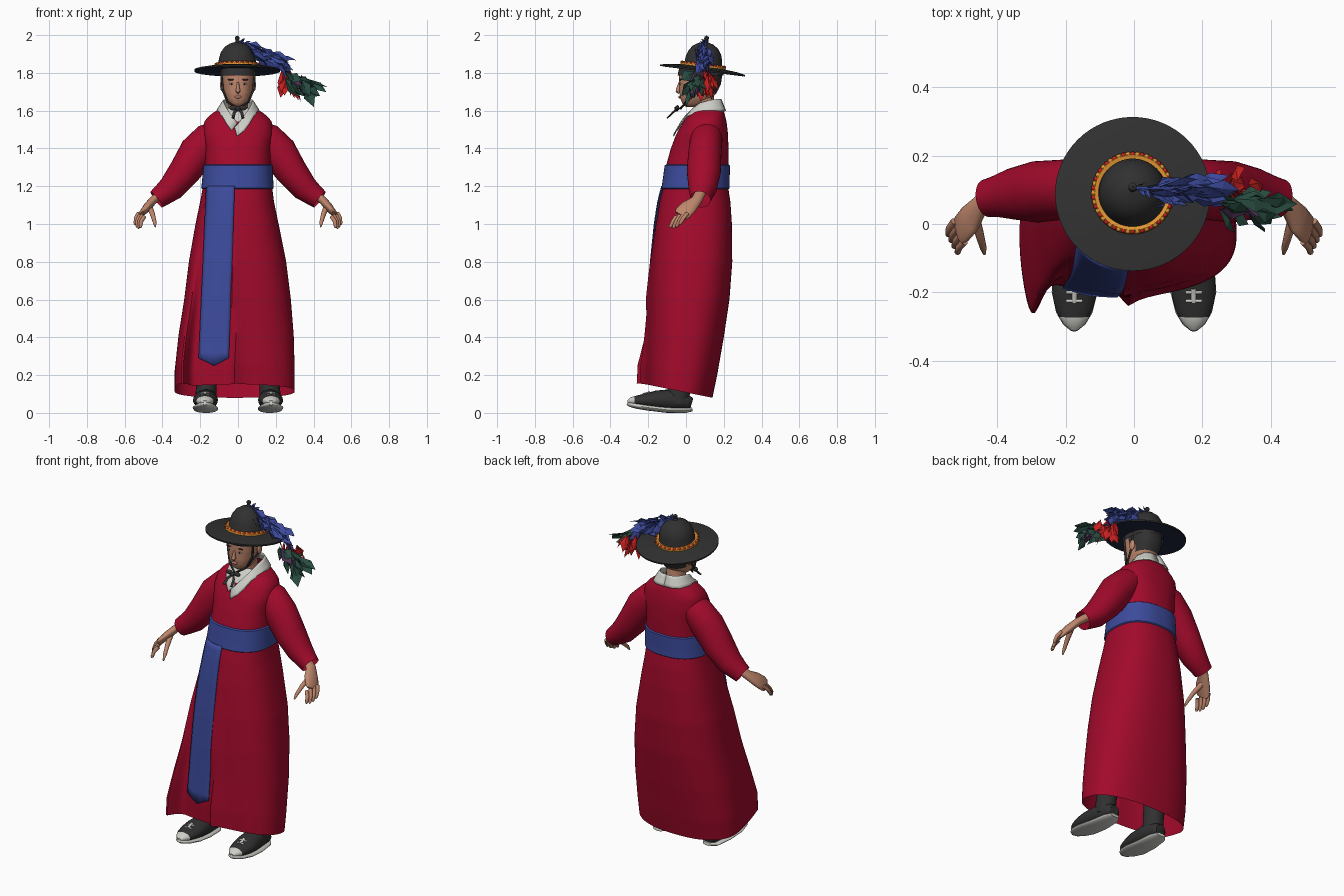
import bpy, bmesh, math, random
from mathutils import Vector, Matrix

if "Cube" in bpy.data.objects:
    bpy.data.objects.remove(bpy.data.objects["Cube"])

random.seed(4)
COL = {"crimson": (.36, .003, .024), "blue": (.045, .07, .33), "black": (.03, .03, .03),
       "white": (.62, .62, .58), "skin": (.52, .24, .15), "navy": (.015, .022, .05),
       "scarlet": (.6, .015, .015), "green": (.022, .075, .055), "gold": (.75, .3, .03),
       "purple": (.09, .035, .1)}
MAT = {}
for k, c in COL.items():
    MAT[k] = bpy.data.materials.new(k)
    MAT[k].diffuse_color = (*c, 1)


def finish(name, bm, mats, rule=None, angle=45, thick=0):
    """Turn a bmesh into an object; rule(face centre) picks the material slot."""
    bmesh.ops.recalc_face_normals(bm, faces=bm.faces[:])
    for f in bm.faces:
        f.smooth = True
        if rule:
            f.material_index = rule(f.calc_center_median())
    me = bpy.data.meshes.new(name)
    bm.to_mesh(me)
    bm.free()
    me.set_sharp_from_angle(angle=math.radians(angle))
    for m in mats.split():
        me.materials.append(MAT[m])
    ob = bpy.data.objects.new(name, me)
    bpy.context.collection.objects.link(ob)
    if thick:
        mod = ob.modifiers.new("thickness", 'SOLIDIFY')
        mod.thickness = thick
        mod.offset = 0
    return ob


def grid(name, rows, mats, closed=True, caps=False, **kw):
    bm = bmesh.new()
    vs = [[bm.verts.new(p) for p in r] for r in rows]
    n = len(vs[0])
    for a, b in zip(vs, vs[1:]):
        for i in range(n if closed else n - 1):
            j = (i + 1) % n
            bm.faces.new((a[i], a[j], b[j], b[i]))
    if caps:
        bm.faces.new(vs[0])
        bm.faces.new(vs[-1])
    return finish(name, bm, mats, **kw)


def tube(name, st, mats, ref=(0, 1, 0), n=20, caps=True, **kw):
    """Oval tube through stations (point, r1, r2); r2 lies along ref."""
    P = [Vector(s[0]) for s in st]
    rows = []
    for i, s in enumerate(st):
        d = (P[min(i + 1, len(P) - 1)] - P[max(i - 1, 0)]).normalized()
        a = d.cross(Vector(ref)).normalized()
        b = d.cross(a)
        rows.append([P[i] + a * s[1] * math.cos(t) + b * s[2] * math.sin(t)
                     for t in (2 * math.pi * k / n for k in range(n))])
    return grid(name, rows, mats, caps=caps, **kw)


def ball(name, c, r, mat):
    bm = bmesh.new()
    bmesh.ops.create_uvsphere(bm, u_segments=16, v_segments=10, radius=1,
                              matrix=Matrix.Translation(c) @ Matrix.Diagonal((*r, 1)))
    return finish(name, bm, mat)


# Body sections: z, left x, right x, front y, back y
ROBE = [(.08, -.335, .30, -.205, .14), (.2, -.335, .30, -.205, .165), (.4, -.315, .295, -.195, .2),
        (.6, -.285, .28, -.19, .23), (.8, -.26, .255, -.178, .245), (1.0, -.225, .215, -.158, .243),
        (1.12, -.2, .19, -.14, .235), (1.2, -.185, .18, -.12, .222), (1.31, -.175, .175, -.105, .225),
        (1.4, -.175, .175, -.08, .225), (1.48, -.188, .188, -.05, .222), (1.54, -.18, .18, -.015, .215),
        (1.58, -.148, .148, .012, .205), (1.605, -.105, .105, .038, .198), (1.615, -.085, .085, .048, .192)]
HEAD = [(1.62, -.025, .025, 0, .07), (1.635, -.045, .045, -.018, .1), (1.66, -.062, .062, -.028, .13),
        (1.69, -.073, .073, -.034, .16), (1.74, -.082, .082, -.036, .185),
        (1.79, -.087, .087, -.036, .192), (1.83, -.085, .085, -.03, .19), (1.86, -.07, .07, 0, .17)]
N = 2.4


def section(tab, z):
    for a, b in zip(tab, tab[1:]):
        if z <= b[0] or b is tab[-1]:
            t = min(1, max(0, (z - a[0]) / (b[0] - a[0])))
            return [p + (q - p) * t for p, q in zip(a, b)][1:]


def fold(x, u, z):
    """Pleats in the front of the skirt."""
    t = min(1, max(0, (1.05 - z) / .85))
    d = x + .03
    step = math.exp(-d / .05) if d > 0 else math.exp(-(d / .008) ** 2)
    return t * (-.25 * math.exp(-((u + .92) / .13) ** 2) - .045 * step)


def front_y(tab, x, z):
    xl, xr, yf, yb = section(tab, z)
    u = (x - (xl + xr) / 2) / ((xr - xl) / 2)
    f = max(0, 1 - abs(u) ** N) ** (1 / N)
    return (yf + yb) / 2 - (yb - yf) / 2 * f + (fold(x, u, z) * f if tab is ROBE else 0)


def ring(tab, z, grow=0, n=96):
    xl, xr, yf, yb = section(tab, z)
    out = []
    for k in range(n):
        t = 2 * math.pi * k / n
        u = math.copysign(abs(math.cos(t)) ** (2 / N), math.cos(t))
        f = math.copysign(abs(math.sin(t)) ** (2 / N), math.sin(t))
        x = (xl + xr) / 2 + u * ((xr - xl) / 2 + grow)
        y = (yf + yb) / 2 - f * ((yb - yf) / 2 + grow)
        zz = z
        if tab is ROBE:
            if f > 0:
                y += fold(x, u, z) * f
            # the hem rises towards the front
            zz += max(0, 1 - (z - .08) / .5) * .075 * min(1, max(0, (.14 - y) / .37))
        out.append(Vector((x, y, zz)))
    return out


# Robe with pale inner neckline
grid("robe", [ring(ROBE, .08 + 1.535 * i / 64) for i in range(65)], "crimson white",
     rule=lambda c: int(c.z > 1.53 and c.y < .13 and abs(c.x) < (c.z - 1.52) * .8))
# Waist sash and hanging tail
grid("waist_sash", [ring(ROBE, 1.185, .001)] + [ring(ROBE, 1.19 + .03 * i, .008) for i in range(5)]
     + [ring(ROBE, 1.315, .001)], "blue")
rows = []
for i in range(31):
    s = i / 30
    row = []
    for k in range(9):
        x = -.167 - .041 * s + k / 8 * (.15 + .01 * s)
        z = 1.2 - .91 * s - (.04 * (1 - abs(k - 4) / 4) if i == 30 else 0)
        row.append((x, front_y(ROBE, min(x, -.055), z) - .012, z))
    rows.append(row)
grid("sash_tail", rows, "blue", closed=False, thick=.006)

# Collar band: inner and outer edges from nape to the V at the chest
COLLAR = [((0, .185, 1.66), (0, .21, 1.598)), ((.035, .181, 1.66), (.055, .206, 1.598)),
          ((.062, .165, 1.66), (.09, .185, 1.598)), ((.077, .125, 1.655), (.112, .13, 1.6)),
          ((.074, .075, 1.64), (.108, .075, 1.592)), ((.058, .036, 1.61), (.085, None, 1.572)),
          ((.03, None, 1.57), (.06, None, 1.53)), ((.004, None, 1.535), (.034, None, 1.495)),
          ((-.018, None, 1.51), (-.005, None, 1.465))]
for s, nm, lift in ((1, "left", .011), (-1, "right", .007)):
    rows = []
    for a, b in COLLAR if s > 0 else COLLAR[:-1]:
        row = []
        for k in range(5):
            x, z = a[0] + (b[0] - a[0]) * k / 4, a[2] + (b[2] - a[2]) * k / 4
            y = (front_y(ROBE, x, z) - lift if None in (a[1], b[1]) and k
                 else (front_y(ROBE, x, z) - lift if a[1] is None else a[1] + ((b[1] or a[1]) - a[1]) * k / 4))
            row.append((s * x, y, z))
        rows.append(row)
    grid(nm + "_collar", rows, "white", closed=False, thick=.006)

# Head, hair, neck and face
grid("head", [ring(HEAD, 1.62 + .24 * i / 30, n=48) for i in range(31)], "skin black", caps=True,
     rule=lambda c: int(c.z > 1.795 or (c.y > .1 and c.z > 1.69) or (c.y > .05 and c.z > 1.755)))
tube("neck", [((0, .11, 1.52), .058, .055), ((0, .1, 1.6), .052, .055), ((0, .085, 1.7), .055, .06)], "skin")
grid("headband", [ring(HEAD, z, .008, 48) for z in (1.785, 1.8, 1.835)], "black")
tube("nose", [((0, -.032, 1.75), .005, .007), ((0, -.04, 1.72), .009, .011),
              ((0, -.041, 1.703), .013, .014), ((0, -.034, 1.695), .006, .01)], "skin")
ball("mouth", (0, -.033, 1.672), (.02, .007, .007), "skin")
for s in (1, -1):
    y = front_y(HEAD, .034, 1.745)
    ball("eye", (s * .034, y, 1.742), (.014, .004, .005), "white")
    ball("pupil", (s * .034, y - .003, 1.742), (.006, .003, .005), "black")
    ball("eyebrow", (s * .036, y, 1.764), (.021, .005, .004), "black")
    ball("ear", (s * .085, .085, 1.735), (.01, .02, .032), "skin")
    # Chin straps
    for y0 in (.02, .1):
        tube("chin_strap", [((s * .09, y0, 1.81), .006, .006), ((s * .081, y0 * .6 + .01, 1.71), .006, .006),
                            ((s * .055, .0, 1.645), .006, .006), ((0, -.03, 1.61), .006, .006)], "black", n=8)
    ball("bow_loop", (s * .025, -.045, 1.615), (.022, .01, .014), "black")
    tube("bow_tail", [((0, -.045, 1.61), .006, .006), ((s * .02, -.07, 1.59), .008, .005),
                      ((s * .026, -.1, 1.56), .008, .004)], "black", n=8)
ball("bow_knot", (0, -.05, 1.61), (.013, .012, .014), "black")

# Hat turned on its tilted axis
TILT = Matrix.Translation((-.004, .088, 1.817)) @ Matrix.Rotation(math.radians(-7), 4, 'X')


def turned(name, prof, mat):
    return grid(name, [[TILT @ Vector((r * math.cos(t), r * math.sin(t), z))
                        for t in (2 * math.pi * k / 64 for k in range(64))] for r, z in prof], mat)


turned("hat", [(.226, -.008), (.227, 0), (.18, .009), (.13, .013), (.105, .018), (.1, .03), (.097, .06),
               (.087, .092), (.068, .12), (.04, .138), (.012, .147), (.008, .158), (.012, .164),
               (.012, .174), (.001, .182)], "black")
turned("brim_underside", [(.226, -.009), (.16, -.006), (.09, -.004), (.001, -.004)], "navy")
# Beaded hat band on a cord
turned("bead_cord", [(.103, .02), (.121, .013), (.12, .026), (.111, .033), (.1, .03)], "gold")
for c, o in (("gold", 0), ("scarlet", 1)):
    bm = bmesh.new()
    for k in range(o, 52, 2):
        t = 2 * math.pi * k / 52
        bmesh.ops.create_icosphere(bm, subdivisions=1, radius=.009, matrix=TILT @ Matrix.Translation(
            (.114 * math.cos(t), .114 * math.sin(t), .026)))
    finish(c + "_beads", bm, c)


# Feather plume: folded diamond blades scattered along a drooping line
def plume(name, count, a, b, spread, aim, jitter, ln, wd, mats):
    bm = bmesh.new()
    for i in range(count):
        rnd = lambda: Vector([random.uniform(-1, 1) for _ in range(3)])
        p = Vector(a).lerp(Vector(b), i / max(1, count - 1)) + rnd() * spread
        d = (Vector(aim) + rnd() * jitter).normalized()
        w = d.cross(rnd()).normalized()
        h = d.cross(w) * wd * .3
        L = random.uniform(*ln)
        v = [bm.verts.new(q) for q in (p, p + d * L * .55 + w * wd, p + d * L, p + d * L * .55 - w * wd,
                                       p + d * L * .5 + h)]
        for k in range(4):
            bm.faces.new((v[k], v[(k + 1) % 4], v[4])).material_index = int(i % 5 == 3 and " " in mats)
    finish(name, bm, mats, angle=5)


plume("blue_feathers", 48, (.04, .105, 1.945), (.2, .1, 1.86), .026, (.85, -.05, -.5), .3, (.08, .13), .026, "blue")
plume("crest_wisps", 8, (.0, .105, 1.955), (.03, .105, 1.96), .008, (.6, 0, .2), .6, (.03, .05), .008, "blue")
plume("red_feathers", 16, (.24, .1, 1.8), (.31, .105, 1.78), .025, (.2, .05, -1), .35, (.09, .14), .026, "scarlet")
plume("green_feathers", 22, (.26, .07, 1.785), (.35, .05, 1.745), .026, (.75, -.2, -.65), .4, (.09, .14), .034, "green purple")
tube("plume_stem", [((0, .105, 1.97), .005, .005), ((.08, .105, 1.935), .006, .006),
                    ((.2, .1, 1.86), .006, .006), ((.29, .09, 1.78), .004, .004)], "blue", n=8)

for s, nm in ((1, "left"), (-1, "right")):
    def P(x, y, z):
        return (s * x, y, z)
    # Wide sleeve
    tube(nm + "_sleeve", [(P(.08, .11, 1.5), .06, .07), (P(.15, .108, 1.452), .088, .085),
                          (P(.215, .1, 1.38), .097, .088), (P(.285, .094, 1.275), .084, .09),
                          (P(.355, .088, 1.188), .07, .075), (P(.405, .08, 1.15), .058, .06),
                          (P(.432, .075, 1.13), .052, .055)], "crimson", n=32, caps=False)
    # Hand
    tube(nm + "_palm", [(P(.38, .085, 1.18), .024, .028), (P(.45, .055, 1.125), .022, .03),
                        (P(.48, .015, 1.09), .022, .045), (P(.505, -.015, 1.06), .017, .046),
                        (P(.512, -.028, 1.045), .01, .038)], "skin")
    for k in range(4):
        b = Vector((.526 - .01 * k, .008 - .02 * k, 1.057 - .006 * k))
        t = Vector((.546 - .009 * k, -.035 - .017 * k, (.997, .983, .976, .98)[k]))
        tube(nm + "_finger", [(P(*b), .011, .011), (P(*b.lerp(t, .5) + Vector((.005, 0, .004))), .0105, .0105),
                              (P(*b.lerp(t, .9)), .009, .009), (P(*t), .003, .003)], "skin", ref=(1, 0, 0), n=10)
    tube(nm + "_thumb", [(P(.468, .025, 1.09), .016, .016), (P(.452, -.03, 1.05), .013, .013),
                         (P(.441, -.07, 1.01), .01, .01), (P(.438, -.088, .985), .004, .004)], "skin", ref=(1, 0, 0), n=10)
    # Boot: shaft, upper with pale toe, sole and lacing
    tube(nm + "_boot_shaft", [(P(.17, -.045, .05), .055, .06), (P(.168, -.035, .15), .055, .06),
                              (P(.155, .0, .32), .062, .066), (P(.14, .03, .6), .075, .08)], "black")
    X = (1, 0, 0)
    tube(nm + "_shoe", [(P(.165, .03, .048), .03, .03), (P(.165, .01, .054), .04, .05),
                        (P(.168, -.08, .068), .058, .06), (P(.172, -.16, .068), .05, .066),
                        (P(.175, -.21, .066), .038, .064), (P(.175, -.25, .064), .03, .054),
                        (P(.175, -.272, .063), .026, .045), (P(.175, -.292, .062), .02, .032),
                        (P(.175, -.31, .058), .008, .012)], "black white", ref=X, caps=True,
         rule=lambda c: int(c.y < -.27))
    tube(nm + "_sole", [(P(.165, .033, .018), .01, .03), (P(.166, .0, .014), .014, .053),
                        (P(.17, -.1, .016), .016, .063), (P(.174, -.2, .028), .016, .067),
                        (P(.175, -.26, .038), .016, .053), (P(.175, -.295, .045), .014, .032),
                        (P(.175, -.312, .05), .008, .01)], "white", ref=X)
    tube(nm + "_lacing", [(P(.174, -.19, .11), .005, .008), (P(.175, -.23, .1), .003, .007)],
         "white", ref=X, n=8)
    for y, z in ((-.2, .107), (-.225, .1)):
        tube(nm + "_lace_bar", [(P(.152, y, z - .003), .005, .005), (P(.175, y, z), .005, .005),
                                (P(.198, y, z - .003), .005, .005)], "white", n=8)

for m in bpy.data.materials:
    if m.users and not m.is_grease_pencil:
        m.use_nodes = True
        m.node_tree.nodes["Principled BSDF"].inputs["Base Color"].default_value = m.diffuse_color
